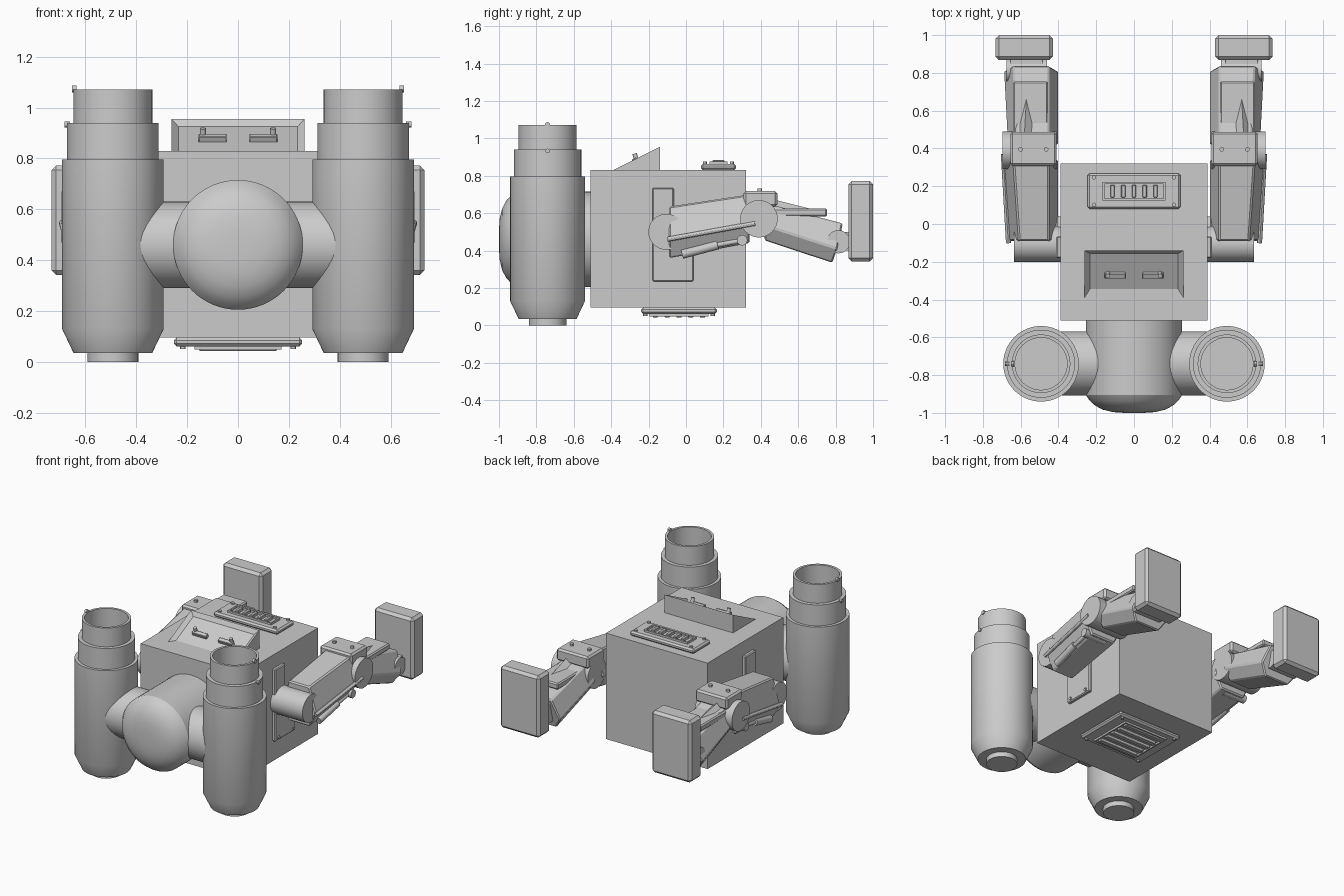
import bpy, bmesh, math
from mathutils import Vector

if "Cube" in bpy.data.objects:
    bpy.data.objects.remove(bpy.data.objects["Cube"], do_unlink=True)

grey = bpy.data.materials.new("plain_grey")
grey.use_nodes = True
COLOUR = (0.6, 0.6, 0.6, 1)
grey.diffuse_color = COLOUR
grey.node_tree.nodes["Principled BSDF"].inputs["Base Color"].default_value = COLOUR


def finish(bm, name, bevel=0, smooth=False):
    bmesh.ops.recalc_face_normals(bm, faces=bm.faces)
    if bevel:
        bmesh.ops.bevel(bm, geom=bm.edges[:], offset=bevel, segments=1, affect='EDGES')
    me = bpy.data.meshes.new(name)
    bm.to_mesh(me)
    bm.free()
    me.materials.append(grey)
    ob = bpy.data.objects.new(name, me)
    bpy.context.collection.objects.link(ob)
    if smooth:
        bpy.ops.object.select_all(action='DESELECT')
        bpy.context.view_layer.objects.active = ob
        ob.select_set(True)
        bpy.ops.object.shade_smooth_by_angle(angle=math.radians(30))
    return ob


def box(name, lo, hi, bevel=0):
    bm = bmesh.new()
    lo, hi = Vector(lo), Vector(hi)
    bmesh.ops.create_cube(bm, size=1)
    for v in bm.verts:
        v.co = [(lo[i] + hi[i]) / 2 + v.co[i] * (hi[i] - lo[i]) for i in range(3)]
    return finish(bm, name, bevel)


def lathe(name, profile, origin, axis=(0, 0, 1), sides=48):
    """Spin (radius, distance) points around an axis through origin."""
    bm = bmesh.new()
    turn = Vector((0, 0, 1)).rotation_difference(Vector(axis).normalized())
    rings = []
    for r, d in profile:
        ring = []
        for i in range(1 if r == 0 else sides):
            a = math.tau * i / sides
            p = Vector((r * math.cos(a), r * math.sin(a), d))
            ring.append(bm.verts.new(Vector(origin) + turn @ p))
        rings.append(ring)
    for a, b in zip(rings, rings[1:]):
        for i in range(sides):
            j = (i + 1) % sides
            quad = [a[i % len(a)], a[j % len(a)], b[j % len(b)], b[i % len(b)]]
            bm.faces.new(list(dict.fromkeys(quad)))
    return finish(bm, name, smooth=True)


def rod(name, a, b, r, sides=32):
    a, b = Vector(a), Vector(b)
    n = (b - a).length
    return lathe(name, [(0, 0), (r, 0), (r, n), (0, n)], a, b - a, sides)


def loft(name, sections, bevel=0):
    """Skin closed loops of equal point count and cap both ends."""
    bm = bmesh.new()
    loops = [[bm.verts.new(p) for p in s] for s in sections]
    n = len(loops[0])
    for a, b in zip(loops, loops[1:]):
        for i in range(n):
            bm.faces.new((a[i], a[(i + 1) % n], b[(i + 1) % n], b[i]))
    bm.faces.new(loops[0])
    bm.faces.new(loops[-1])
    return finish(bm, name, bevel)


def prism_x(name, outline, x0, x1, bevel=0):
    return loft(name, [[(x, y, z) for y, z in outline] for x in (x0, x1)], bevel)


def hexagon(y, top, mid, low, grow=0, lean=0):
    """Arm cross-section: widest at mid height; lean shifts top and bottom along y."""
    return [(.45, y + lean, top), (.61 + grow, y + lean, top), (.66 + grow, y, mid),
            (.61 + grow, y - lean, low), (.45, y - lean, low), (.40, y, mid)]


# Main body
box("body", (-.39, -.51, .095), (.39, .32, .83))

# Sloped control console with a recessed panel
bm = bmesh.new()
loops = [[bm.verts.new((x, y, z)) for y, z in ((-.39, .83), (-.14, .83), (-.14, .955))]
         for x in (-.262, .262)]
for i in range(3):
    face = bm.faces.new((loops[0][i], loops[0][(i + 1) % 3], loops[1][(i + 1) % 3], loops[1][i]))
bm.faces.new(loops[0])
bm.faces.new(loops[1])
bmesh.ops.recalc_face_normals(bm, faces=bm.faces)
bmesh.ops.inset_region(bm, faces=[face], thickness=.04, depth=0)
bmesh.ops.translate(bm, verts=face.verts, vec=face.normal * -.02)
finish(bm, "console")
for s, side in ((1, "left"), (-1, "right")):
    sw = box("switch_plate_" + side, (-.055, -.014, -.005), (.055, .014, .022), .003)
    sw.location = (s * .1, -.268, .872)
    sw.rotation_euler.x = math.atan2(.125, .25)
    rod("switch_knob_" + side, (s * .138, -.26, .87), (s * .138, -.275, .918), .012, 16)


# Vent plates on top and underneath
def vent(name, x, y0, y1, z, up, bars, along_x):
    def slab(part, px, a, b, h0, h1, bevel=0, x0=None):
        zs = sorted((z + up * h0, z + up * h1))
        box(part, (-px if x0 is None else x0, a, zs[0]), (px, b, zs[1]), bevel)

    m = .045
    slab(name + "_plate", x, y0, y1, 0, .034, .011)
    inner = x - .08
    # raised rim around the bars
    for s in (0, 1):
        ya = y0 + m if s == 0 else y1 - m - .01
        slab(name + "_rim_long", inner, ya, ya + .01, .03, .047)
        xa = -inner if s == 0 else inner - .01
        slab(name + "_rim_short", xa + .01, y0 + m, y1 - m, .03, .047, 0, xa)
    for i in range(bars):
        t = (i + .5) / bars
        if along_x:
            yc = y0 + m + t * (y1 - y0 - 2 * m)
            slab(name + "_bar", inner - .02, yc - .014, yc + .014, .03, .053, .003)
        else:
            xc = (t - .5) * 2 * (inner - .025)
            slab(name + "_bar", xc + .011, y0 + m + .016, y1 - m - .016, .03, .053, .003, xc - .011)
    for bx in (-x + .035, x - .035):
        for by in (y0 + .022, y1 - .022):
            rod(name + "_bolt", (bx, by, z + up * .02), (bx, by, z + up * .045), .011, 12)


vent("top_vent", .247, .08, .268, .83, 1, 5, False)
vent("bottom_vent", .252, -.24, .165, .095, -1, 5, True)

# Front drum with a domed cap
lathe("front_drum", [(0, .5), (.255, .5), (.255, .905), (.235, .935), (.205, .962),
                     (.165, .983), (.11, .996), (.05, 1), (0, 1)], (0, 0, .46), (0, -1, 0), 64)
rod("tank_connector", (-.46, -.738, .46), (.46, -.738, .46), .17, 48)

TANK = [(0, 0), (.1, 0), (.1, .035), (.155, .035), (.2, .13), (.2, .795), (.18, .795),
        (.18, .94), (.155, .94), (.155, 1.07), (.138, 1.07), (.138, .8), (0, .8)]


def mirrored(build):
    """Build the left-hand parts, then add flipped copies for the right."""
    before = set(bpy.data.objects)
    build()
    for ob in [o for o in bpy.data.objects if o not in before]:
        twin = ob.copy()
        twin.data = ob.data.copy()
        twin.name, ob.name = "right_" + ob.name, "left_" + ob.name
        for v in twin.data.vertices:
            v.co.x *= -1
        twin.data.flip_normals()
        bpy.context.collection.objects.link(twin)


def side_parts():
    # Telescoping tank and its pegs
    lathe("tank", TANK, (.492, -.74, 0), sides=64)
    rod("upper_peg", (.635, -.74, 1.073), (.652, -.74, 1.073), .014, 12)
    rod("lower_peg", (.66, -.74, .933), (.682, -.74, .933), .012, 12)

    # Stepped plate on the body side
    prism_x("side_plate", [(-.18, .235), (.04, .235), (.04, .5), (-.065, .56),
                           (-.065, .735), (-.18, .735)], .38, .412, .006)
    for y in (-.145, .005):
        rod("side_plate_bolt", (.4, y, .255), (.42, y, .255), .011, 12)

    # Shoulder and upper arm
    rod("shoulder", (.37, -.105, .5), (.635, -.105, .5), .096)
    loft("upper_arm", [hexagon(-.09, .635, .46, .36), hexagon(.34, .7, .54, .44, .03)], .008)
    rod("arm_rail", (.665, -.1, .46), (.692, .37, .545), .013, 12)
    rod("piston_sleeve", (.63, -.02, .38), (.64, .17, .43), .024, 16)
    rod("piston_rod", (.64, .17, .43), (.645, .3, .455), .014, 16)
    rod("piston_joint", (.5, .3, .455), (.675, .3, .455), .028, 20)

    # Elbow with its clamp
    rod("elbow", (.41, .39, .57), (.695, .39, .57), .1)
    box("elbow_clamp", (.41, .308, .635), (.655, .488, .718), .012)
    for x in (.465, .6):
        rod("clamp_bolt", (x, .395, .71), (x, .395, .732), .012, 12)

    # Forearm, cover plate and rib
    loft("forearm", [hexagon(.42, .655, .535, .455, .01),
                     hexagon(.81, .545, .41, .335, .03, .028)], .008)
    box("forearm_cover", (.455, .46, .582), (.64, .755, .625), .008)
    loft("forearm_rib", [[(.52, .48, .62), (.62, .48, .62), (.58, .48, .67)],
                         [(.565, .66, .62), (.575, .66, .62), (.57, .66, .625)]])

    # Wrist and hand pad
    rod("wrist", (.46, .815, .447), (.675, .815, .447), .062)
    box("wrist_stem", (.485, .8, .4), (.655, .88, .5))
    box("hand_pad", (.43, .868, .342), (.733, 1, .772), .018)


mirrored(side_parts)
